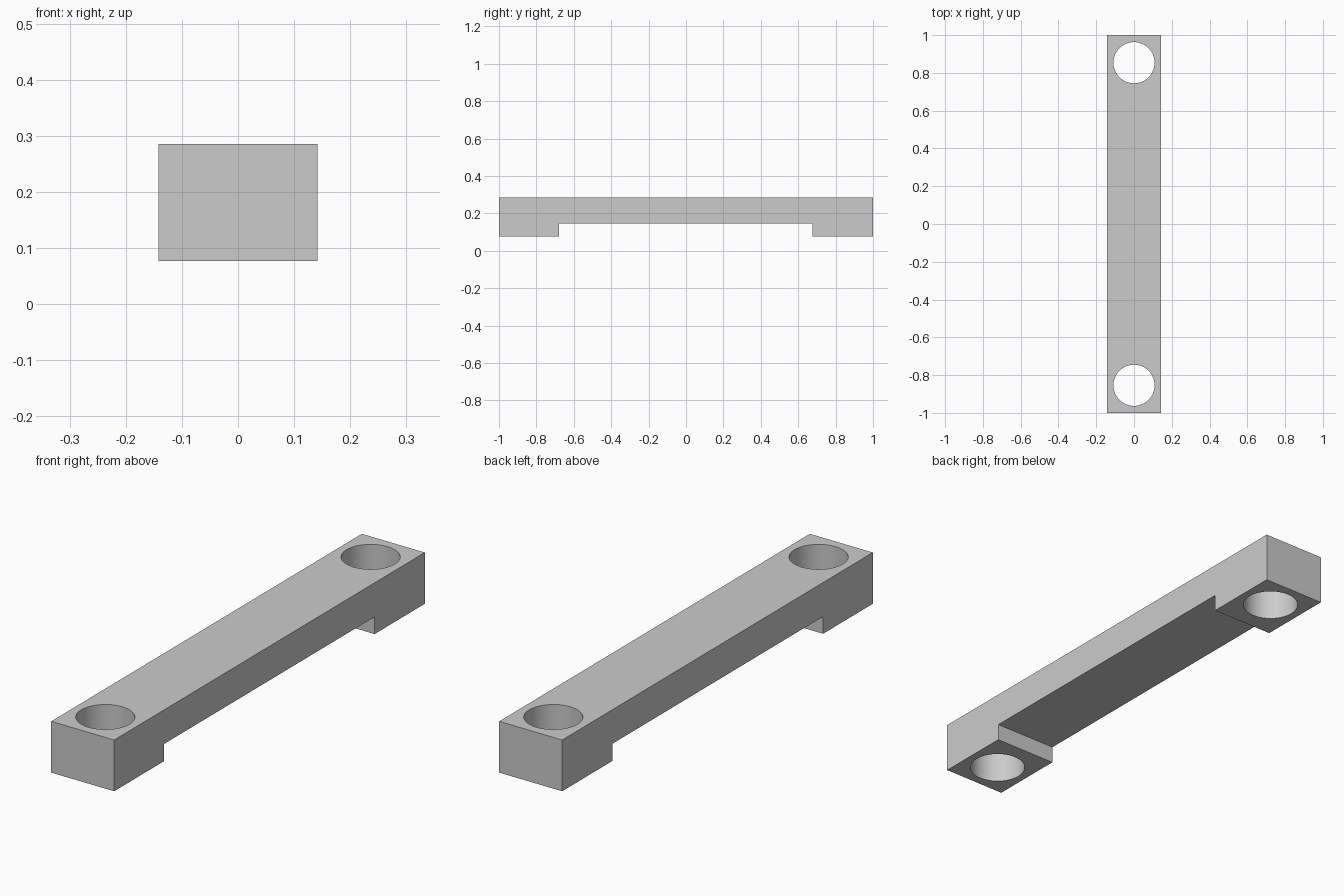
import bpy
import bmesh

cube = bpy.data.objects.get("Cube")
if cube:
    bpy.data.objects.remove(cube, do_unlink=True)

HALF_WIDTH = 0.142
BOTTOM, UNDERSIDE, TOP = 0.077, 0.147, 0.286
HOLE_Y, HOLE_RADIUS = 0.854, 0.109

grey = bpy.data.materials.new("plain grey")
grey.use_nodes = True
colour = (0.6, 0.6, 0.6, 1)
grey.diffuse_color = colour
grey.node_tree.nodes["Principled BSDF"].inputs["Base Color"].default_value = colour

# Bar with a foot at each end: side profile extruded across the width
profile = [(-1, BOTTOM), (-0.68, BOTTOM), (-0.68, UNDERSIDE), (0.677, UNDERSIDE),
           (0.677, BOTTOM), (1, BOTTOM), (1, TOP), (-1, TOP)]
bm = bmesh.new()
face = bm.faces.new([bm.verts.new((-HALF_WIDTH, y, z)) for y, z in profile])
extruded = bmesh.ops.extrude_face_region(bm, geom=[face])
moved = [v for v in extruded["geom"] if isinstance(v, bmesh.types.BMVert)]
bmesh.ops.translate(bm, verts=moved, vec=(2 * HALF_WIDTH, 0, 0))
bmesh.ops.recalc_face_normals(bm, faces=bm.faces)
mesh = bpy.data.meshes.new("mounting_bar")
bm.to_mesh(mesh)
bm.free()
mesh.materials.append(grey)
bar = bpy.data.objects.new("mounting_bar", mesh)
bpy.context.collection.objects.link(bar)

# Round through-holes in both feet
cutters = []
for side, name in ((-1, "front_hole_cutter"), (1, "back_hole_cutter")):
    bpy.ops.mesh.primitive_cylinder_add(vertices=64, radius=HOLE_RADIUS, depth=1,
                                        location=(0, side * HOLE_Y, 0.2))
    cutter = bpy.context.object
    cutter.name = name
    cutter.hide_render = True
    cutter.data.materials.append(grey)
    cutters.append(cutter)
    cut = bar.modifiers.new(name, "BOOLEAN")
    cut.operation = "DIFFERENCE"
    cut.solver = "EXACT"
    cut.object = cutter

# Apply the cuts, then smooth only the hole walls
bpy.ops.object.select_all(action="DESELECT")
bar.select_set(True)
bpy.context.view_layer.objects.active = bar
for modifier in list(bar.modifiers):
    bpy.ops.object.modifier_apply(modifier=modifier.name)
for cutter in cutters:
    bpy.data.objects.remove(cutter, do_unlink=True)
bpy.ops.object.shade_smooth_by_angle()
